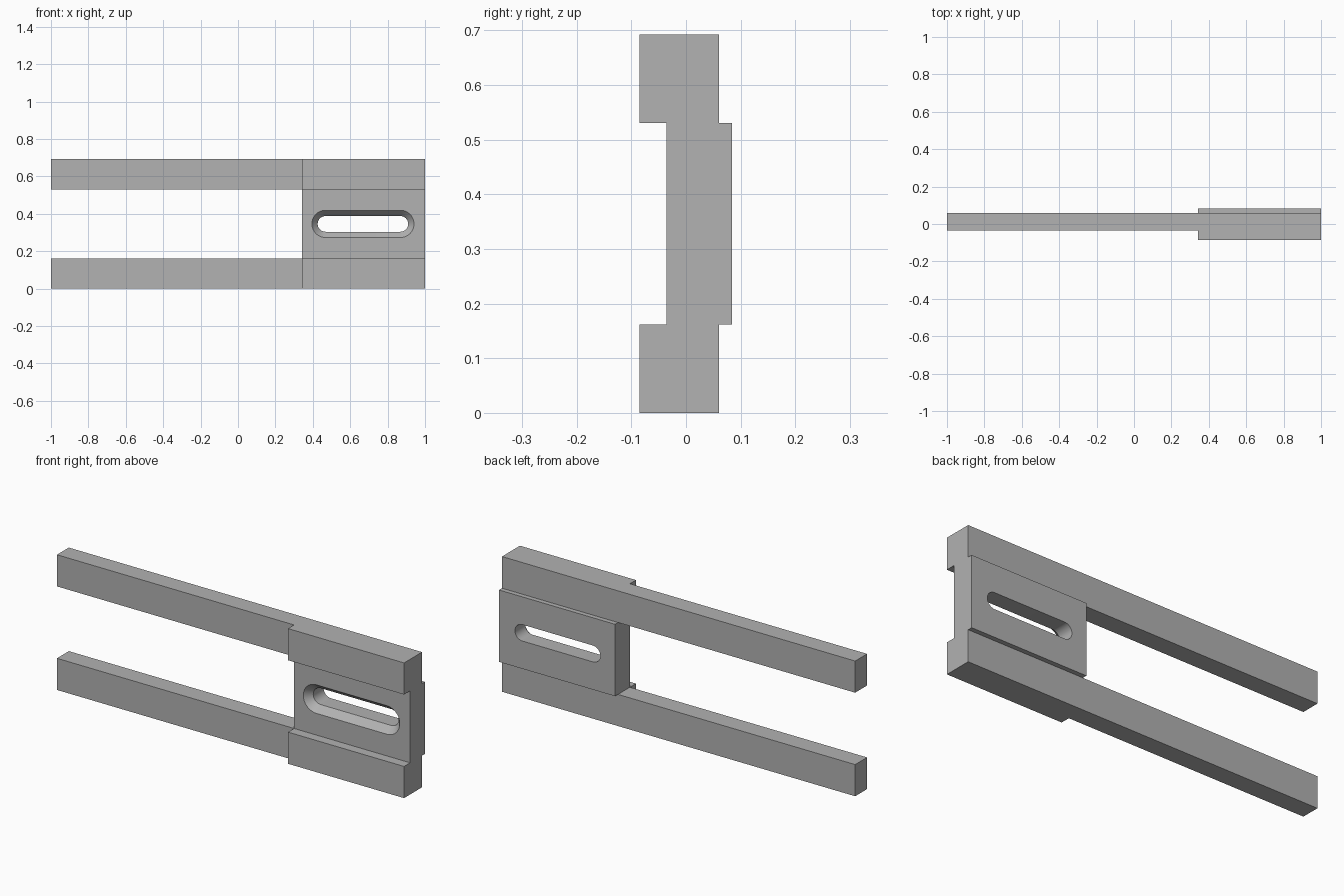
import bpy, bmesh, math
from mathutils import Vector

if "Cube" in bpy.data.objects:
    bpy.data.objects.remove(bpy.data.objects["Cube"], do_unlink=True)

grey = bpy.data.materials.new("plain grey")
grey.use_nodes = True
grey.diffuse_color = (0.445, 0.445, 0.445, 1)
grey.node_tree.nodes["Principled BSDF"].inputs["Base Color"].default_value = grey.diffuse_color

HEIGHT, RAIL = 0.692, 0.162          # overall height, rail height
JOIN = 0.343                         # where the arms meet the bracket
FRONT, RECESS, BACK, PLATE = -0.085, -0.036, 0.06, 0.084
MID = HEIGHT / 2


def make_object(name, bm):
    bmesh.ops.recalc_face_normals(bm, faces=bm.faces)
    mesh = bpy.data.meshes.new(name)
    bm.to_mesh(mesh)
    bm.free()
    mesh.materials.append(grey)
    obj = bpy.data.objects.new(name, mesh)
    bpy.context.collection.objects.link(obj)
    return obj


def extrude_x(name, profile, x0, x1):
    """Extrude a closed (y, z) profile along x."""
    bm = bmesh.new()
    face = bm.faces.new([bm.verts.new((x0, y, z)) for y, z in profile])
    new = bmesh.ops.extrude_face_region(bm, geom=[face], use_keep_orig=True)["geom"]
    verts = [g for g in new if isinstance(g, bmesh.types.BMVert)]
    bmesh.ops.translate(bm, verts=verts, vec=(x1 - x0, 0, 0))
    return make_object(name, bm)


# Bracket: stepped cross-section, mirrored about mid height
lower = [(PLATE, RAIL), (BACK, RAIL), (BACK, 0), (FRONT, 0), (FRONT, RAIL), (RECESS, RAIL)]
upper = [(y, HEIGHT - z) for y, z in reversed(lower)]
bracket = extrude_x("slotted_bracket", lower + upper, JOIN, 1)

# Long arms
for name, z in (("lower_arm", 0), ("upper_arm", HEIGHT - RAIL)):
    extrude_x(name, [(RECESS, z), (BACK, z), (BACK, z + RAIL), (RECESS, z + RAIL)], -1, JOIN)


# Slot cutter: rounded slot with a countersunk front
def slot_ring(bm, y, radius, half=0.2, centre=0.668, steps=20):
    ring = []
    for side in (1, -1):
        for i in range(steps + 1):
            a = math.pi * i / steps - math.pi / 2
            ring.append(bm.verts.new((centre + side * (half + radius * math.cos(a)), y,
                                      MID + side * radius * math.sin(a))))
    return ring


bm = bmesh.new()
SINK, R_OUT, R_IN = 0.036, 0.073, 0.042
slope = (R_OUT - R_IN) / SINK
rings = [slot_ring(bm, RECESS - 0.02, R_OUT + 0.02 * slope),
         slot_ring(bm, RECESS + SINK, R_IN),
         slot_ring(bm, PLATE + 0.02, R_IN)]
for a, b in zip(rings, rings[1:]):
    for i in range(len(a)):
        j = (i + 1) % len(a)
        bm.faces.new((a[i], a[j], b[j], b[i]))
bm.faces.new(rings[0])
bm.faces.new(rings[-1])
cutter = make_object("slot_cutter", bm)
cutter.hide_render = True

cut = bracket.modifiers.new("slot", "BOOLEAN")
cut.operation = "DIFFERENCE"
cut.solver = "EXACT"
cut.object = cutter
bpy.ops.object.select_all(action="DESELECT")
bpy.context.view_layer.objects.active = bracket
bracket.select_set(True)
bpy.ops.object.modifier_apply(modifier=cut.name)
bpy.data.objects.remove(cutter, do_unlink=True)
bpy.ops.object.shade_smooth_by_angle(angle=math.radians(25))
